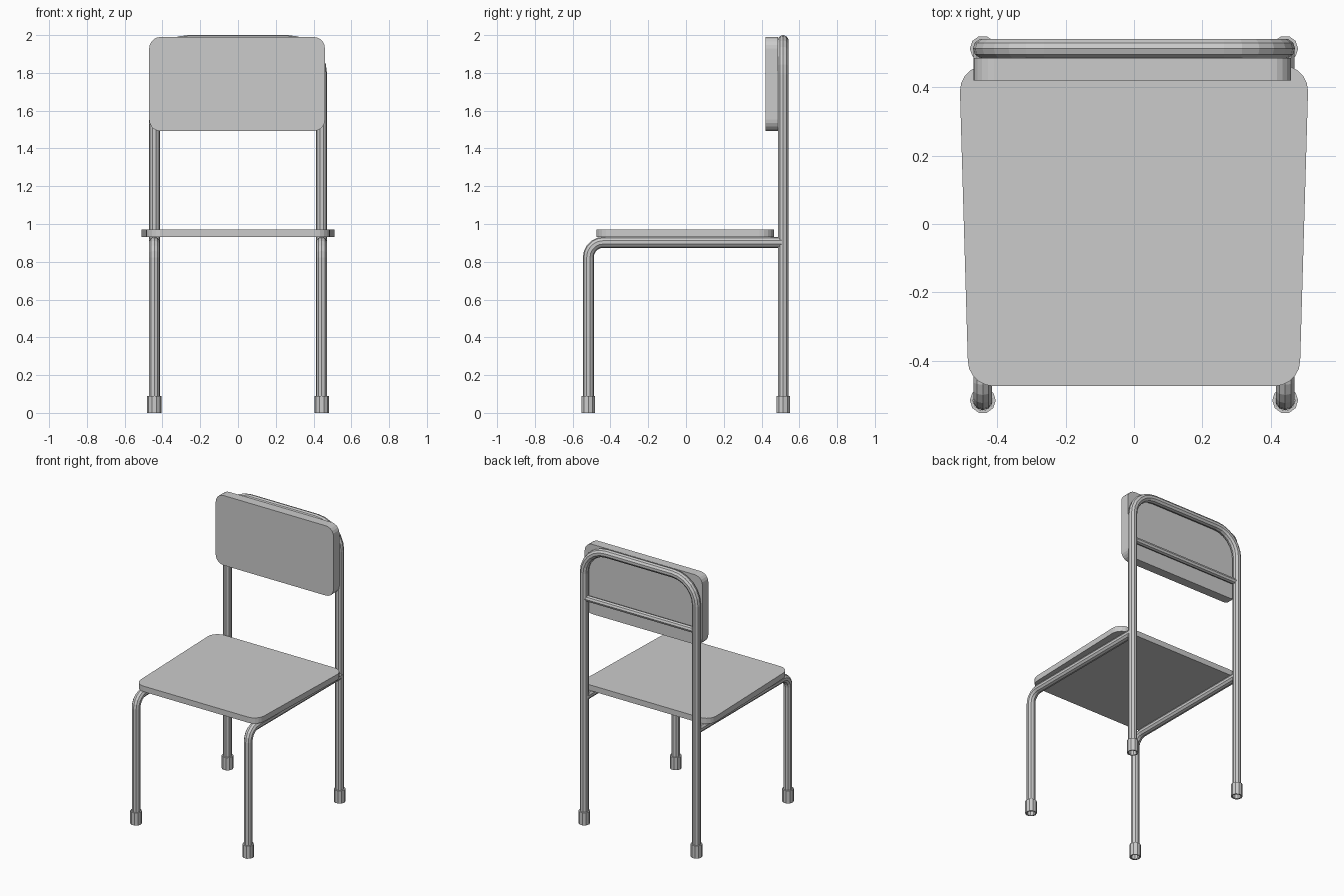
import bpy, bmesh
from math import sin, cos, pi
from mathutils import Vector

if "Cube" in bpy.data.objects:
    bpy.data.objects.remove(bpy.data.objects["Cube"])

LEG_X, BACK_Y, FRONT_Y, TUBE_R = 0.443, 0.514, -0.517, 0.029


def finish(bm, name):
    bmesh.ops.recalc_face_normals(bm, faces=bm.faces)
    me = bpy.data.meshes.new(name)
    bm.to_mesh(me)
    bm.free()
    ob = bpy.data.objects.new(name, me)
    bpy.context.collection.objects.link(ob)
    return ob


def arc(cx, cy, r, a0, a1, steps):
    return [(cx + r * cos(a0 + (a1 - a0) * i / steps),
             cy + r * sin(a0 + (a1 - a0) * i / steps)) for i in range(steps + 1)]


def tube(name, path, radius, plane_normal, sides=10):
    """Sweep an open round section along a planar path."""
    bm = bmesh.new()
    pts = [Vector(p) for p in path]
    b = Vector(plane_normal)
    rings = []
    for i, p in enumerate(pts):
        t = (pts[min(i + 1, len(pts) - 1)] - pts[max(i - 1, 0)]).normalized()
        n = b.cross(t)
        rings.append([bm.verts.new(p + radius * (cos(2 * pi * k / sides) * n + sin(2 * pi * k / sides) * b))
                      for k in range(sides)])
    for r0, r1 in zip(rings, rings[1:]):
        for k in range(sides):
            j = (k + 1) % sides
            bm.faces.new((r0[k], r0[j], r1[j], r1[k]))
    return finish(bm, name)


def plate(name, corners, radius, to3d, push):
    """Rounded four-cornered board; corners run counter-clockwise from lower left."""
    bm = bmesh.new()
    outline = []
    for i, (u, v) in enumerate(corners):
        su, sv = (1, -1, -1, 1)[i], (1, 1, -1, -1)[i]
        a = pi + i * pi / 2
        outline += arc(u + su * radius, v + sv * radius, radius, a, a + pi / 2, 5)
    face = bm.faces.new([bm.verts.new(to3d(u, v)) for u, v in outline])
    new = bmesh.ops.extrude_face_region(bm, geom=[face], use_keep_orig=True)["geom"]
    bmesh.ops.translate(bm, vec=push, verts=[g for g in new if isinstance(g, bmesh.types.BMVert)])
    return finish(bm, name)


def foot(name, x, y, sides=10):
    """Hollow rubber sleeve around the end of a leg."""
    bm = bmesh.new()
    profile = [(0.029, 0.0), (0.038, 0.0), (0.038, 0.09), (0.029, 0.09)]
    rings = [[bm.verts.new((x + r * cos(2 * pi * k / sides), y + r * sin(2 * pi * k / sides), z))
              for k in range(sides)] for r, z in profile]
    for r0, r1 in zip(rings, rings[1:]):
        for k in range(sides):
            j = (k + 1) % sides
            bm.faces.new((r0[k], r0[j], r1[j], r1[k]))
    return finish(bm, name)


# Seat, slightly wider at the back
plate("seat", [(-0.487, -0.475), (0.487, -0.475), (0.51, 0.465), (-0.51, 0.465)], 0.075,
      lambda u, v: (u, v, 0.93), (0, 0, 0.04))

# Backrest panel
plate("backrest", [(-0.47, 1.492), (0.46, 1.492), (0.46, 1.99), (-0.47, 1.99)], 0.06,
      lambda u, v: (u, 0.42, v), (0, 0.066, 0))

# Back legs and top hoop in one bent tube
R, TOP = 0.18, 1.971
hoop = [(-LEG_X, 0.003)] + arc(-LEG_X + R, TOP - R, R, pi, pi / 2, 6)
hoop += [(-u, v) for u, v in reversed(hoop)]
tube("back_frame", [(u, BACK_Y, v) for u, v in hoop], TUBE_R, (0, 1, 0))

# Bar behind the backrest
tube("back_crossbar", [(-LEG_X, BACK_Y, 1.61), (LEG_X, BACK_Y, 1.61)], 0.021, (0, 1, 0), 8)

# Front legs bending into the seat rails, and feet
B, RAIL_Z = 0.08, 0.903
side_path = [(FRONT_Y, 0.003)] + arc(FRONT_Y + B, RAIL_Z - B, B, pi, pi / 2, 5) + [(BACK_Y, RAIL_Z)]
for label, s in (("left", -1), ("right", 1)):
    tube("front_leg_" + label, [(s * LEG_X, u, v) for u, v in side_path], TUBE_R, (1, 0, 0))
    foot("front_foot_" + label, s * LEG_X, FRONT_Y)
    foot("back_foot_" + label, s * LEG_X, BACK_Y)
